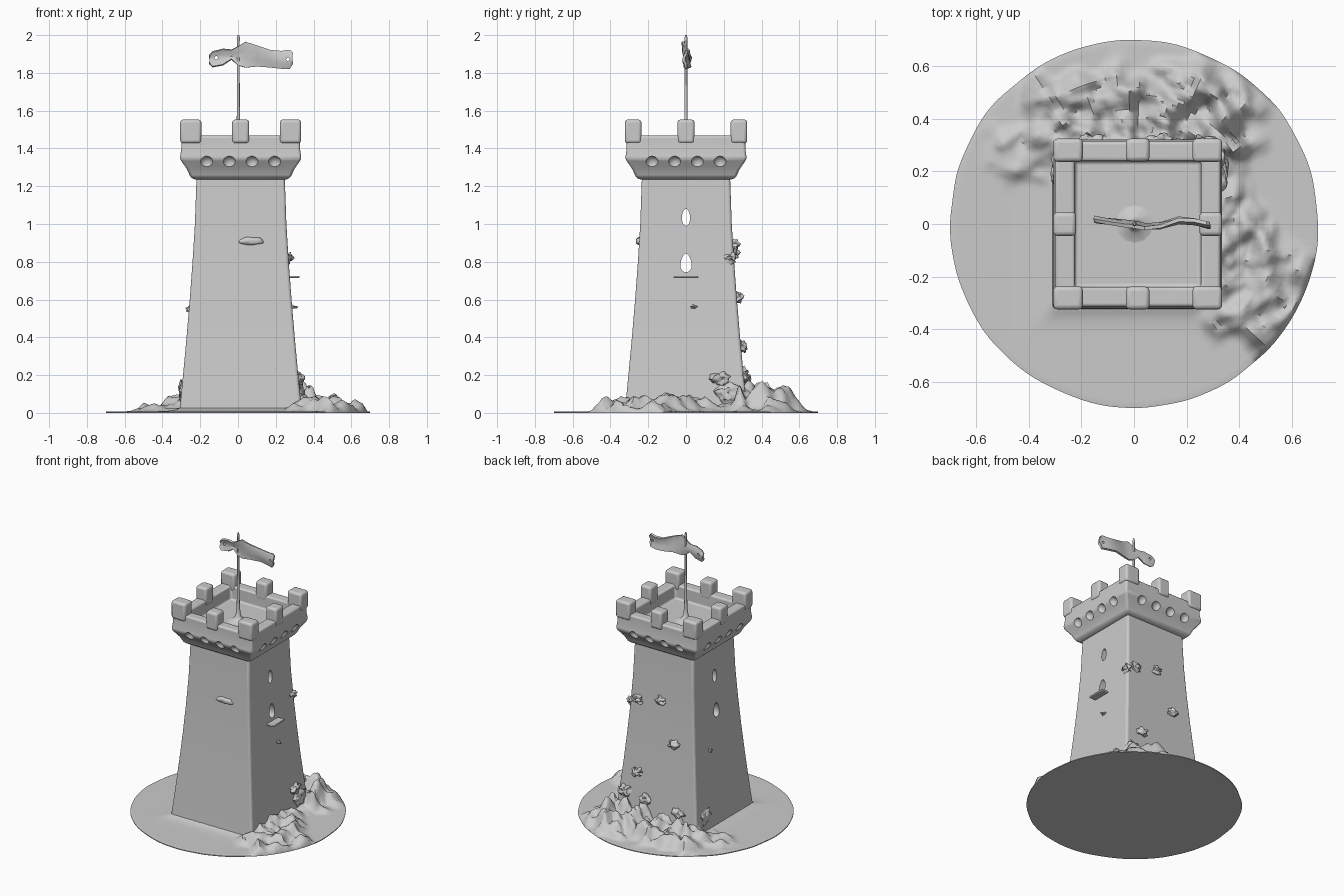
import bpy, bmesh, math
from mathutils import Vector, Matrix, noise

if "Cube" in bpy.data.objects:
    bpy.data.objects.remove(bpy.data.objects["Cube"], do_unlink=True)

stone = bpy.data.materials.new("stone_grey")
stone.use_nodes = True
GREY = (0.6, 0.6, 0.6, 1)
stone.diffuse_color = GREY
stone.node_tree.nodes["Principled BSDF"].inputs["Base Color"].default_value = GREY

CX = 0.014  # tower centre in x


def finish(name, bm, angle=40):
    bmesh.ops.recalc_face_normals(bm, faces=bm.faces)
    mesh = bpy.data.meshes.new(name)
    bm.to_mesh(mesh)
    bm.free()
    mesh.materials.append(stone)
    ob = bpy.data.objects.new(name, mesh)
    bpy.context.collection.objects.link(ob)
    smooth(ob, angle)
    return ob


def smooth(ob, angle=40):
    bpy.ops.object.select_all(action='DESELECT')
    ob.select_set(True)
    bpy.context.view_layer.objects.active = ob
    bpy.ops.object.shade_smooth_by_angle(angle=math.radians(angle))


def bake(ob):
    graph = bpy.context.evaluated_depsgraph_get()
    mesh = bpy.data.meshes.new_from_object(ob.evaluated_get(graph))
    ob.modifiers.clear()
    ob.data = mesh


def bevel(ob, width, segments=3):
    mod = ob.modifiers.new("soft_edges", 'BEVEL')
    mod.width, mod.segments = width, segments
    mod.limit_method, mod.angle_limit = 'ANGLE', math.radians(28)
    bake(ob)
    smooth(ob, 50)


def cut(ob, cutter):
    mod = ob.modifiers.new("cut", 'BOOLEAN')
    mod.operation, mod.solver, mod.object = 'DIFFERENCE', 'EXACT', cutter
    bake(ob)
    bpy.data.objects.remove(cutter, do_unlink=True)
    smooth(ob, 40)


def square_loft(name, profile, width=0.012):
    """Sweep a (half width, height) profile round a square, capped at both ends."""
    bm = bmesh.new()
    rings = [[bm.verts.new((CX + sx * h, sy * h, z))
              for sx, sy in ((-1, -1), (1, -1), (1, 1), (-1, 1))] for h, z in profile]
    for a, b in zip(rings, rings[1:]):
        for i in range(4):
            j = (i + 1) % 4
            bm.faces.new((a[i], a[j], b[j], b[i]))
    bm.faces.new(rings[0])
    bm.faces.new(rings[-1])
    ob = finish(name, bm)
    bevel(ob, width)
    return ob


def ellipsoid(bm, centre, radii, rough=0.0):
    made = bmesh.ops.create_icosphere(bm, subdivisions=3, radius=1)
    for v in made['verts']:
        k = 1 + rough * noise.noise(v.co * 1.7 + Vector(centre) * 9)
        v.co = Vector(centre) + Vector([c * r * k for c, r in zip(v.co, radii)])


def box(bm, centre, size):
    bmesh.ops.create_cube(bm, size=1, matrix=Matrix.Translation(centre) @ Matrix.Diagonal((*size, 1)))


def tower_half(z):
    return 0.233 + 0.092 * max(1 - z / 1.24, 0) ** 1.4


# Tapered tower body with two window slits right through it
tower = square_loft("tower_body", [(tower_half(z), z) for z in
                                   [0.002, 0.1, 0.2, 0.4, 0.6, 0.8, 1.0, 1.26]], 0.014)
bm = bmesh.new()
for z0, half_w, height, point in ((0.99, 0.021, 0.09, 0.9), (0.745, 0.034, 0.1, 0.55)):
    outline = []
    for i in range(20):
        a = math.tau * i / 20
        t = 0.5 + 0.5 * math.sin(a)
        taper = 1 - (1 - point) * t
        outline.append(bm.verts.new((-1, half_w * math.cos(a) * taper * 1.1, z0 + height * t)))
    face = bm.faces.new(outline)
    back = bm.faces.new([bm.verts.new(v.co + Vector((2, 0, 0))) for v in reversed(outline)])
    far = list(reversed(back.verts))
    for i in range(20):
        j = (i + 1) % 20
        bm.faces.new((outline[j], outline[i], far[i], far[j]))
cut(tower, finish("window_cutter", bm))

# Flared crown with a sunken roof and scalloped hollows below the parapet
crown = square_loft("crown", [(0.24, 1.235), (0.264, 1.245), (0.284, 1.29), (0.322, 1.345),
                              (0.314, 1.40), (0.314, 1.468), (0.24, 1.468), (0.238, 1.37)], 0.012)
bm = bmesh.new()
for turn in range(4):
    spin = Matrix.Rotation(turn * math.pi / 2, 3, 'Z')
    for along in (-0.18, -0.06, 0.06, 0.18):
        p = spin @ Vector((along, -0.325, 1.322))
        ellipsoid(bm, (p.x + CX, p.y, p.z), (0.036, 0.036, 0.038))
cut(crown, finish("scallop_cutter", bm))

# Merlons at the corners and mid-sides
bm = bmesh.new()
for i in (-1, 0, 1):
    for j in (-1, 0, 1):
        if i or j:
            sx = 0.112 if i and j else (0.086 if i else 0.09)
            sy = 0.088 if i and j else (0.09 if i else 0.086)
            box(bm, (CX + i * (0.32 - sx / 2), j * (0.324 - sy / 2), 1.49), (sx, sy, 0.126))
bevel(finish("merlons", bm), 0.016)

# Flagpole with a flared foot and a slightly knobbed top
bm = bmesh.new()
last = None
for r, z in ((0.075, 1.369), (0.035, 1.38), (0.018, 1.405), (0.011, 1.46), (0.008, 1.6),
             (0.007, 1.8), (0.007, 1.97), (0.009, 1.98), (0.004, 2.0)):
    ring = [bm.verts.new((0.002 + r * math.cos(math.tau * k / 12), r * math.sin(math.tau * k / 12), z))
            for k in range(12)]
    if last:
        for k in range(12):
            n = (k + 1) % 12
            bm.faces.new((last[k], last[n], ring[n], ring[k]))
    last = ring
bm.faces.new(last)
finish("flagpole", bm, 60)

# Waving flag: columns of x, y, bottom, top
columns = [(-0.152, 0.018, 1.85, 1.893), (-0.135, 0.015, 1.832, 1.912), (-0.08, 0.008, 1.842, 1.926),
           (-0.035, 0.002, 1.872, 1.922), (0, -0.002, 1.84, 1.94), (0.04, -0.01, 1.828, 1.965),
           (0.1, -0.006, 1.834, 1.945), (0.17, 0.014, 1.83, 1.92), (0.23, 0.008, 1.824, 1.914),
           (0.275, -0.004, 1.824, 1.92), (0.289, -0.006, 1.85, 1.905)]
bm = bmesh.new()
rows = [[bm.verts.new((x, y + 0.008 * math.sin(s * 5 + x * 9), lo + (hi - lo) * s))
         for s in (0, 0.33, 0.67, 1)] for x, y, lo, hi in columns]
for a, b in zip(rows, rows[1:]):
    for k in range(3):
        bm.faces.new((a[k], b[k], b[k + 1], a[k + 1]))
flag = finish("flag", bm)
thick = flag.modifiers.new("thickness", 'SOLIDIFY')
thick.thickness, thick.offset = 0.014, 0
bake(flag)
bm = bmesh.new()
for x, z in ((-0.115, 1.88), (0.264, 1.872)):
    bmesh.ops.create_cone(bm, cap_ends=True, segments=12, radius1=0.009, radius2=0.009, depth=0.2,
                          matrix=Matrix.Translation((x, 0, z)) @ Matrix.Rotation(math.pi / 2, 4, 'X'))
cut(flag, finish("hole_cutter", bm))

# Sill below the lower window, ledge on the front, chipped stones on the walls
bm = bmesh.new()
box(bm, (0.285, 0, 0.72), (0.08, 0.13, 0.012))
bevel(finish("window_sill", bm), 0.004, 2)

bm = bmesh.new()
ellipsoid(bm, (0.07, -tower_half(0.91) + 0.004, 0.91), (0.07, 0.022, 0.022), 0.3)
finish("front_ledge", bm, 70)

bm = bmesh.new()
for x, z, size in ((0.2, 0.85, 0.035), (0.02, 0.89, 0.03), (-0.1, 0.61, 0.034), (0.18, 0.35, 0.036),
                   (0.1, 0.18, 0.04), (-0.16, 0.15, 0.04), (0.27, 0.2, 0.045)):
    ellipsoid(bm, (x, tower_half(z) + 0.004, z), (size, 0.026, size * 0.8), 0.9)
for y, z, size in ((0.04, 0.56, 0.014), (0.18, 0.18, 0.045), (0.24, 0.82, 0.03), (0.22, 0.1, 0.06)):
    ellipsoid(bm, (CX + tower_half(z), y, z), (0.025, size, size * 0.8), 0.9)
for y, z, size in ((0.2, 0.12, 0.05), (0.1, 0.55, 0.015)):
    ellipsoid(bm, (CX - tower_half(z), y, z), (0.015, size, size), 0.8)
finish("chipped_stones", bm, 60)


def falloff(x, y, cx, cy, rx, ry):
    d = math.hypot((x - cx) / rx, (y - cy) / ry)
    d += 0.35 * noise.noise(Vector((x * 9, y * 9, 3)))
    t = min(max((1 - d) / 0.45, 0), 1)
    return t * t * (3 - 2 * t)


def ground_height(x, y):
    bumps = 0.65 + 0.75 * noise.noise(Vector((x * 13, y * 13, 1))) + 0.3 * noise.noise(Vector((x * 30, y * 30, 5)))
    back = 0.135 * max(falloff(x, y, 0.22, 0.38, 0.3, 0.25), 0.85 * falloff(x, y, -0.13, 0.38, 0.32, 0.25))
    side = 0.075 * max(falloff(x, y, 0.47, -0.26, 0.24, 0.25), falloff(x, y, 0.36, -0.1, 0.2, 0.3))
    left = 0.04 * falloff(x, y, -0.42, 0.27, 0.16, 0.15)
    d = max(abs(x - CX), abs(y)) - 0.32
    skirt = 0.02 * math.exp(-max(d, 0) * 30)
    return 0.008 + max(back, side, left) * max(bumps, 0.05) + skirt


# Round ground plate with rubble heaped at the back and one side
bm = bmesh.new()
SEG, RINGS = 160, 36
rings = []
for k in range(RINGS + 1):
    ring = []
    for s in range(SEG):
        a = math.tau * s / SEG
        edge = 0.698 + 0.007 * noise.noise(Vector((math.cos(a) * 4, math.sin(a) * 4, 0)))
        r = 0.2 + (edge - 0.2) * k / RINGS
        x, y = r * math.cos(a), r * math.sin(a)
        ring.append(bm.verts.new((x, y, 0.006 if k == RINGS else ground_height(x, y))))
    rings.append(ring)
rings.append([bm.verts.new((v.co.x, v.co.y, 0)) for v in rings[-1]])
for a, b in zip(rings, rings[1:]):
    for s in range(SEG):
        n = (s + 1) % SEG
        bm.faces.new((a[s], b[s], b[n], a[n]))
bm.faces.new(rings[0])
bm.faces.new(rings[-1])
finish("ground_plate", bm, 60)
